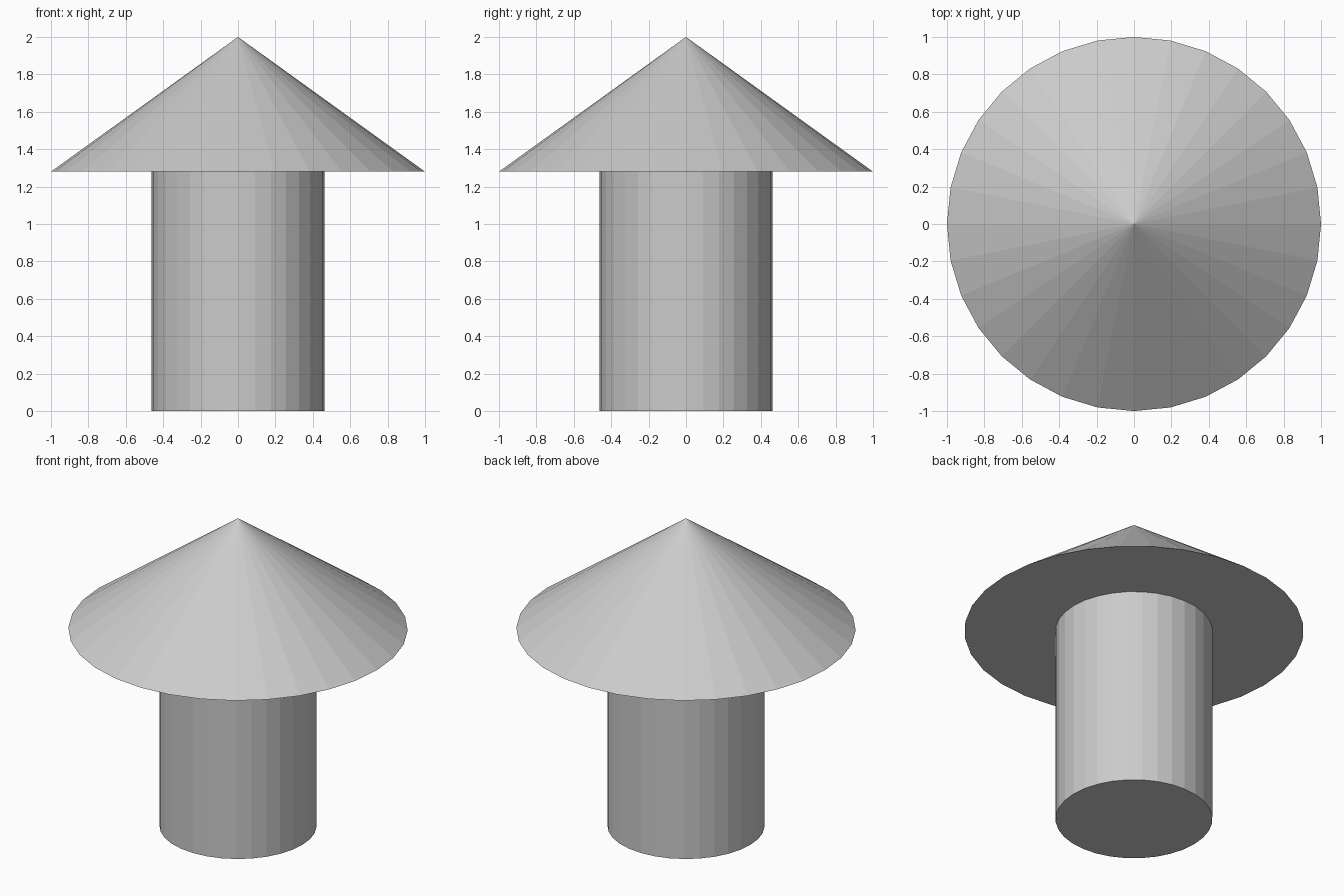
import bpy

if "Cube" in bpy.data.objects:
    bpy.data.objects.remove(bpy.data.objects["Cube"])

SIDES = 32
EAVE = 1.28   # height where the post meets the cap
TOP = 2.0

# Round post
bpy.ops.mesh.primitive_cylinder_add(vertices=SIDES, radius=0.463, depth=EAVE,
                                    location=(0, 0, EAVE / 2))
bpy.context.object.name = "post"

# Wide conical cap with a closed underside
bpy.ops.mesh.primitive_cone_add(vertices=SIDES, radius1=1.0, radius2=0.0,
                                depth=TOP - EAVE,
                                location=(0, 0, (EAVE + TOP) / 2))
bpy.context.object.name = "cone_cap"
